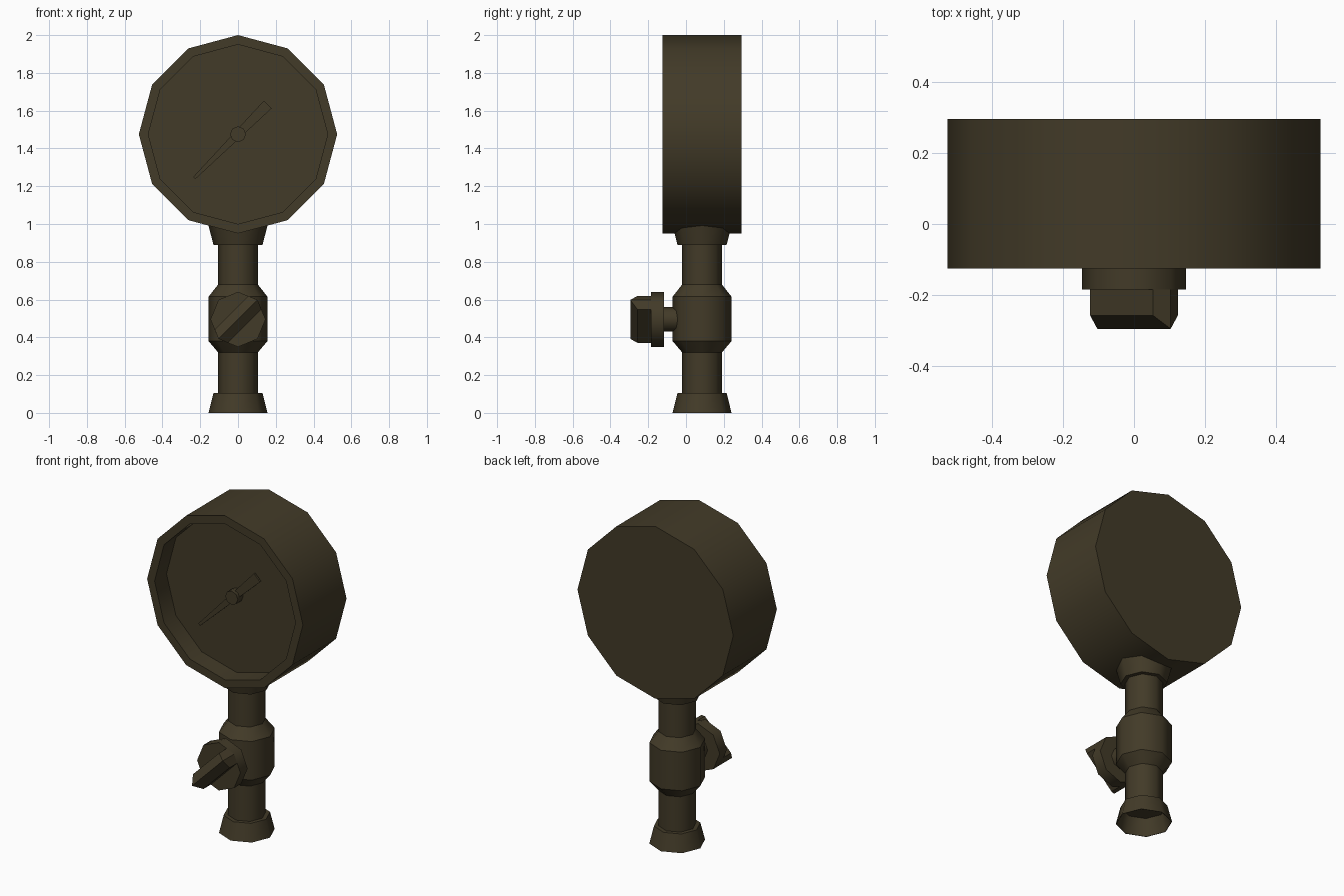
import bpy, bmesh, math
from mathutils import Vector

if "Cube" in bpy.data.objects:
    bpy.data.objects.remove(bpy.data.objects["Cube"])

olive = bpy.data.materials.new("dark olive brown metal")
olive.diffuse_color = (0.055, 0.043, 0.021, 1)
olive.use_nodes = True
olive.node_tree.nodes["Principled BSDF"].inputs["Base Color"].default_value = olive.diffuse_color

PIPE_Y, DIAL_Z, KNOB_Z = 0.085, 1.475, 0.495


def finish(name, bm):
    bmesh.ops.recalc_face_normals(bm, faces=bm.faces)
    me = bpy.data.meshes.new(name)
    bm.to_mesh(me)
    bm.free()
    me.materials.append(olive)
    ob = bpy.data.objects.new(name, me)
    bpy.context.collection.objects.link(ob)
    return ob


def lathe(name, profile, place, sides=8):
    """Spin (radius, distance) points; smooth around, sharp between rings."""
    bm = bmesh.new()
    rings = []
    for r, t in profile:
        ring = []
        for i in range(sides):
            a = math.tau * i / sides
            ring.append(bm.verts.new(place(r * math.cos(a), r * math.sin(a), t)))
        rings.append(ring)
    for lo, hi in zip(rings, rings[1:]):
        for i in range(sides):
            j = (i + 1) % sides
            bm.faces.new((lo[i], lo[j], hi[j], hi[i])).smooth = True
    bm.faces.new(rings[0])
    bm.faces.new(rings[-1])
    for ring in rings:
        for i in range(sides):
            bm.edges.get((ring[i - 1], ring[i])).smooth = False
    return finish(name, bm)


def upright(u, v, t):
    return Vector((u, PIPE_Y + v, t))


def dial_axis(u, v, t):
    return Vector((u, t, DIAL_Z + v))


def knob_axis(u, v, t):
    return Vector((u, t, KNOB_Z + v))


# Vertical pipe and its fittings
lathe("lower_fitting", [(0.126, 0.1), (0.153, 0), (0.156, 0), (0.13, 0.105)], upright)
lathe("pipe", [(0.105, 0.101), (0.105, 0.93)], upright)
lathe("valve_body", [(0.105, 0.32), (0.156, 0.38), (0.156, 0.615), (0.105, 0.68)], upright)
lathe("upper_fitting", [(0.13, 0.89), (0.157, 0.995)], upright)

# Gauge case with recessed dial
lathe("gauge_case", [(0.525, 0.295), (0.525, -0.125), (0.475, -0.125), (0.475, -0.01)],
      dial_axis, 12)
lathe("needle_hub", [(0.042, -0.01), (0.042, -0.062)], dial_axis)

# Valve stem and knob
lathe("valve_stem", [(0.065, 0.0), (0.065, -0.12)], knob_axis)
lathe("knob_disc", [(0.146, -0.116), (0.146, -0.185)], knob_axis)


def diagonal(place):
    """Turn a part's long axis 45 degrees, lower left to upper right."""
    s = math.sqrt(0.5)
    return lambda a, w, y: place((a - w) * s, (a + w) * s, y)


# Tapered needle
put = diagonal(dial_axis)
bm = bmesh.new()
outline = [(-0.328, -0.008), (0.222, -0.029), (0.222, 0.029), (-0.328, 0.008)]
back, front = [[bm.verts.new(put(a, w, y)) for a, w in outline] for y in (-0.03, -0.042)]
bm.faces.new(back)
bm.faces.new(front)
for i in range(4):
    bm.faces.new((back[i - 1], back[i], front[i], front[i - 1]))
finish("needle", bm)

# Knob grip: bar with pointed ends and a ridge along the front
put = diagonal(knob_axis)
bm = bmesh.new()
outline = [(-0.146, 0), (-0.125, -0.05), (0.125, -0.05), (0.146, 0), (0.125, 0.05), (-0.125, 0.05)]
heights = [-0.295 if w == 0 else -0.257 for a, w in outline]
base = [bm.verts.new(put(a, w, -0.18)) for a, w in outline]
top = [bm.verts.new(put(a, w, y)) for (a, w), y in zip(outline, heights)]
bm.faces.new(base)
for i in range(6):
    bm.faces.new((base[i - 1], base[i], top[i], top[i - 1]))
bm.faces.new(top[0:4])
bm.faces.new((top[3], top[4], top[5], top[0]))
finish("knob_grip", bm)
